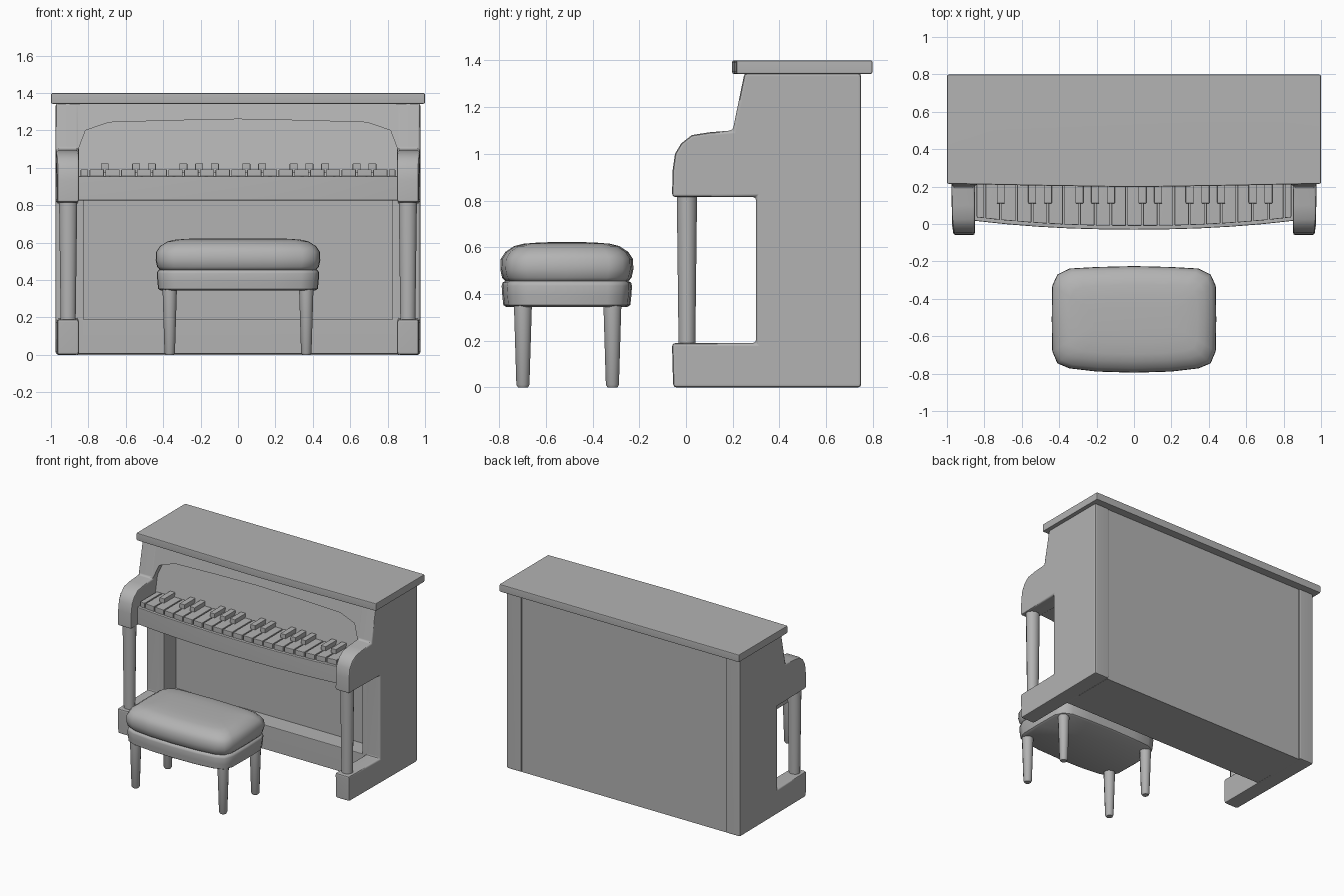
import bpy, bmesh, math

if "Cube" in bpy.data.objects:
    bpy.data.objects.remove(bpy.data.objects["Cube"])

grey = bpy.data.materials.new("plain grey")
grey.diffuse_color = (0.45, 0.45, 0.45, 1)
grey.use_nodes = True
grey.node_tree.nodes["Principled BSDF"].inputs["Base Color"].default_value = grey.diffuse_color


def finish(name, bm, bevel=0.0, angle=35):
    """Bevel the sharp edges, shade and link the part."""
    bmesh.ops.recalc_face_normals(bm, faces=bm.faces)
    if bevel:
        sharp = [e for e in bm.edges if e.calc_face_angle(0) > math.radians(32)]
        bmesh.ops.bevel(bm, geom=sharp, offset=bevel, segments=2, profile=0.5,
                        affect='EDGES', clamp_overlap=True)
    mesh = bpy.data.meshes.new(name)
    bm.to_mesh(mesh)
    bm.free()
    mesh.materials.append(grey)
    ob = bpy.data.objects.new(name, mesh)
    bpy.context.collection.objects.link(ob)
    bpy.ops.object.select_all(action='DESELECT')
    ob.select_set(True)
    bpy.context.view_layer.objects.active = ob
    bpy.ops.object.shade_smooth_by_angle(angle=math.radians(angle))
    if bevel:  # keeps the large faces flat between the rounded edges
        ob.modifiers.new("flat faces", 'WEIGHTED_NORMAL').keep_sharp = True
    return ob


def loft(name, loops, bevel=0.0, angle=35):
    """Skin a stack of equal-length loops and cap both ends."""
    bm = bmesh.new()
    rings = [[bm.verts.new(p) for p in loop] for loop in loops]
    n = len(rings[0])
    for a, b in zip(rings, rings[1:]):
        for i in range(n):
            j = (i + 1) % n
            bm.faces.new((a[i], a[j], b[j], b[i]))
    bm.faces.new(rings[0])
    bm.faces.new(rings[-1])
    return finish(name, bm, bevel, angle)


def box(name, x, y, z, bevel=0.0):
    return loft(name, [[(x[0], y[0], h), (x[1], y[0], h), (x[1], y[1], h), (x[0], y[1], h)]
                       for h in z], bevel)


def taper(name, cx, cy, sections, sides=12, wide=1.0):
    """Round tapered post from (z, radius) sections."""
    t = [2 * math.pi * (i + 0.5) / sides for i in range(sides)]
    return loft(name, [[(cx + wide * r * math.cos(a), cy + r * math.sin(a), z) for a in t]
                       for z, r in sections], angle=50)


def bow(x):
    """Curved front line of the keyboard."""
    return -0.03 + 0.048 * (abs(x) / 0.86) ** 2.2


# --- case ---
profile = [(-0.055, 0), (0.75, 0), (0.75, 1.345), (0.25, 1.345), (0.2, 1.1), (0.1, 1.092),
           (0.025, 1.08), (-0.02, 1.045), (-0.047, 1.0), (-0.057, 0.93), (-0.06, 0.815),
           (0.3, 0.815), (0.3, 0.19), (-0.06, 0.19)]
for s, side in ((-1, "left"), (1, "right")):
    # side panel with arm, foot and open leg bay, narrowing a little at the front
    loft(side + "_side_panel", [[(s * (x - (0.008 if x > 0.9 and y < 0 else 0)), y, z)
                                 for y, z in profile] for x in (0.85, 0.975)], 0.014)
    # front column
    taper(side + "_column", s * 0.908, 0.004, [(0.18, 0.037), (0.83, 0.045)], wide=1.12)
    # inner post behind the bay
    box(side + "_inner_post", sorted((s * 0.825, s * 0.87)), (0.3, 0.5), (0.1, 0.83), 0.006)

box("case_back", (-0.86, 0.86), (0.44, 0.738), (0.0, 1.345))
box("plinth", (-0.86, 0.86), (0.3, 0.5), (0.005, 0.19), 0.006)

# lid with slightly bowed front edge
lid = [(-1, 0.215), (-0.5, 0.205), (0, 0.197), (0.5, 0.205), (1, 0.215), (1, 0.798), (-1, 0.798)]
loft("lid", [[(x, y, z) for x, y in lid] for z in (1.342, 1.4)], 0.008)

# sloped music panel and the arched frame in front of it
def slope(z):
    return 0.203 + (z - 1.1) * 0.2

loft("music_panel", [[(x, slope(z) + d, z) for d, z in
                      ((0.05, 0.93), (0.05, 1.34), (0.26, 1.34), (0.26, 0.93))]
                     for x in (-0.86, 0.86)])
arch = [(-0.853, 1.1), (-0.815, 1.2), (-0.69, 1.243), (-0.35, 1.253), (0, 1.26)]
arch += [(-x, z) for x, z in reversed(arch[:-1])]
outline = [(-0.9, 1.1)] + arch + [(0.9, 1.1), (0.9, 1.343), (-0.9, 1.343)]
loft("arched_frame", [[(x, slope(z) + d, z) for x, z in outline] for d in (0, 0.06)])

# --- keyboard ---
front = [(-0.86 + 0.172 * i, bow(-0.86 + 0.172 * i)) for i in range(11)]
bed = front + [(0.86, 0.5), (-0.86, 0.5)]
loft("key_bed", [[(x, y, z) for x, y in bed] for z in (0.825, 0.955)], 0.006)

pitch, first = 0.0842, -0.797
edges = [-0.845] + [first + pitch * i for i in range(20)] + [0.845]
for i, (a, b) in enumerate(zip(edges, edges[1:])):
    a, b = a + 0.004, b - 0.004
    plan = [(a, bow(a) + 0.02), (b, bow(b) + 0.02), (b, 0.28), (a, 0.28)]
    loft("white_key_%d" % (i + 1), [[(x, y, z) for x, y in plan] for z in (0.95, 0.992)], 0.004)

for n, k in enumerate((1, 3, 4, 6, 7, 8, 10, 11, 13, 14, 15, 17, 18)):
    x = first + pitch * k
    box("black_key_%d" % (n + 1), (x - 0.021, x + 0.021), (0.11, 0.28), (0.975, 1.024), 0.004)

# --- bench ---
half = [(0, -0.285), (0.2, -0.279), (0.345, -0.262), (0.41, -0.235), (0.437, -0.17),
        (0.44, 0), (0.437, 0.18), (0.41, 0.24), (0.345, 0.272), (0.2, 0.28), (0, 0.285)]
plan = half + [(-x, y) for x, y in reversed(half[1:-1])]


def slab(name, sections, angle=35):
    """Stack the bench outline, inset by a fixed distance at each height."""
    loft(name, [[(x * (1 - d / 0.44), -0.51 + y * (1 - d / 0.285), z) for x, y in plan]
                for z, d in sections], angle=angle)


slab("bench_apron", [(0.345, 0.025), (0.353, 0.013), (0.39, 0.009), (0.435, 0.006),
                     (0.449, 0.01), (0.457, 0.025)], 50)
slab("bench_cushion", [(0.45, 0.025), (0.47, 0.008), (0.505, 0), (0.55, 0.002), (0.58, 0.022),
                       (0.605, 0.06), (0.615, 0.1), (0.62, 0.16), (0.622, 0.22)], 50)
for sx, side in ((-1, "left"), (1, "right")):
    for y, end in ((-0.698, "front"), (-0.315, "back")):
        taper("bench_%s_%s_leg" % (end, side), sx * 0.365, y,
              [(0, 0.022), (0.012, 0.029), (0.36, 0.04)])
